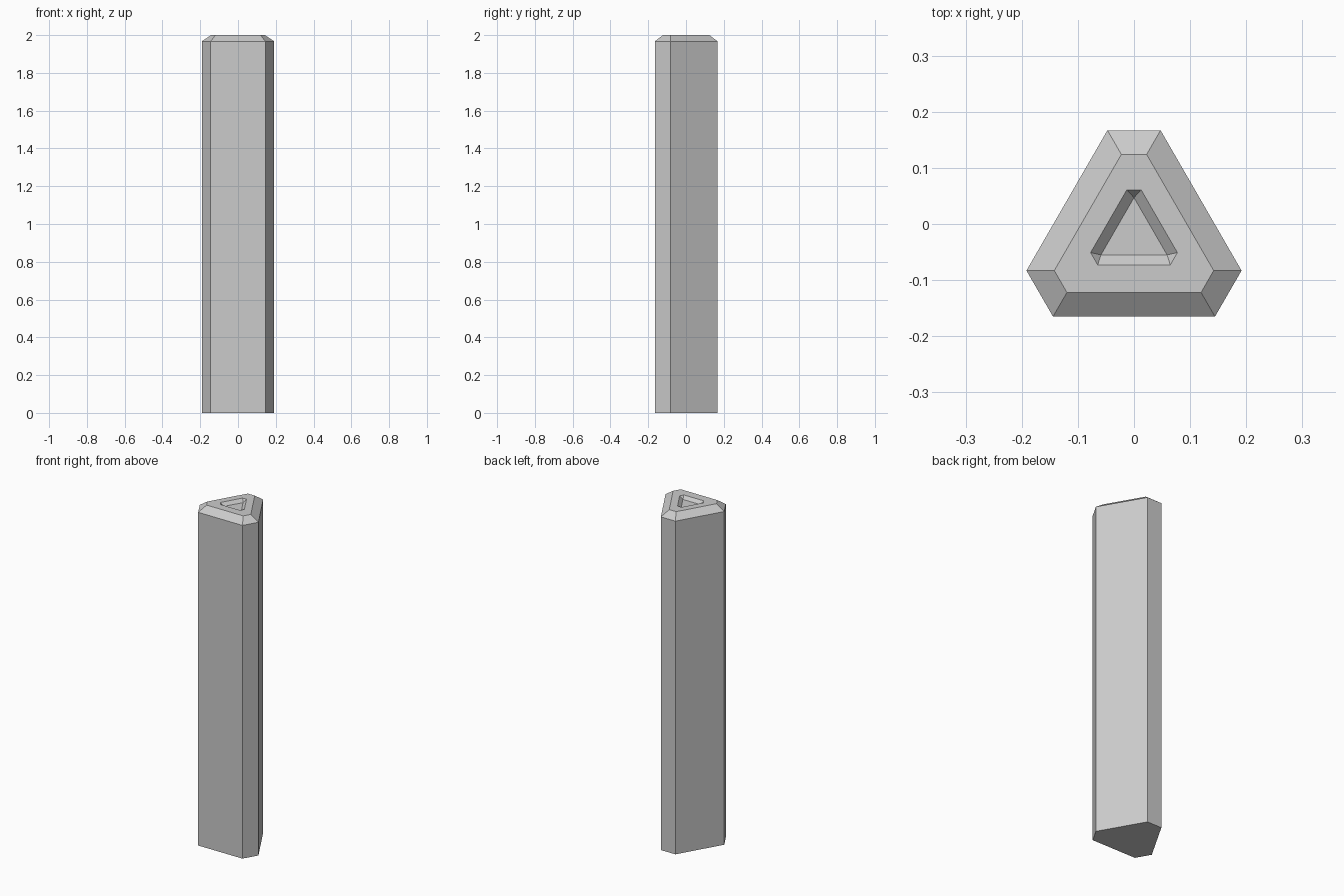
import bpy, bmesh, math

cube = bpy.data.objects.get("Cube")
if cube:
    bpy.data.objects.remove(cube, do_unlink=True)

# Plain grey
grey = bpy.data.materials.new("plain_grey")
grey.use_nodes = True
colour = (0.6, 0.6, 0.6, 1)
grey.diffuse_color = colour
grey.node_tree.nodes["Principled BSDF"].inputs["Base Color"].default_value = colour


def ring(bm, side, corner, cy, z):
    """Triangle with cut corners; side and corner are distances from its centre."""
    half = (side - corner / 2) / math.cos(math.radians(30))
    verts = []
    for angle in (90, 210, 330):
        a = math.radians(angle)
        for t in (-half, half):
            x = corner * math.cos(a) - t * math.sin(a)
            y = corner * math.sin(a) + t * math.cos(a)
            verts.append(bm.verts.new((x, y + cy, z)))
    return verts


bm = bmesh.new()
# Base, shaft top, chamfer, rim of the pit, floor of the pit
levels = [
    (0.138, 0.194, -0.027, 0),
    (0.138, 0.194, -0.027, 1.967),
    (0.095, 0.151, -0.027, 2),
    (0.052, 0.082, -0.021, 2),
    (0.034, 0.068, -0.021, 1.982),
]
rings = [ring(bm, *level) for level in levels]
for low, high in zip(rings, rings[1:]):
    for i in range(6):
        j = (i + 1) % 6
        bm.faces.new((low[i], low[j], high[j], high[i]))
bm.faces.new(rings[0][::-1])
bm.faces.new(rings[-1])
bmesh.ops.remove_doubles(bm, verts=bm.verts[:], dist=0.001)
bmesh.ops.recalc_face_normals(bm, faces=bm.faces[:])

mesh = bpy.data.meshes.new("pillar")
bm.to_mesh(mesh)
bm.free()
mesh.materials.append(grey)
pillar = bpy.data.objects.new("pillar", mesh)
bpy.context.collection.objects.link(pillar)
